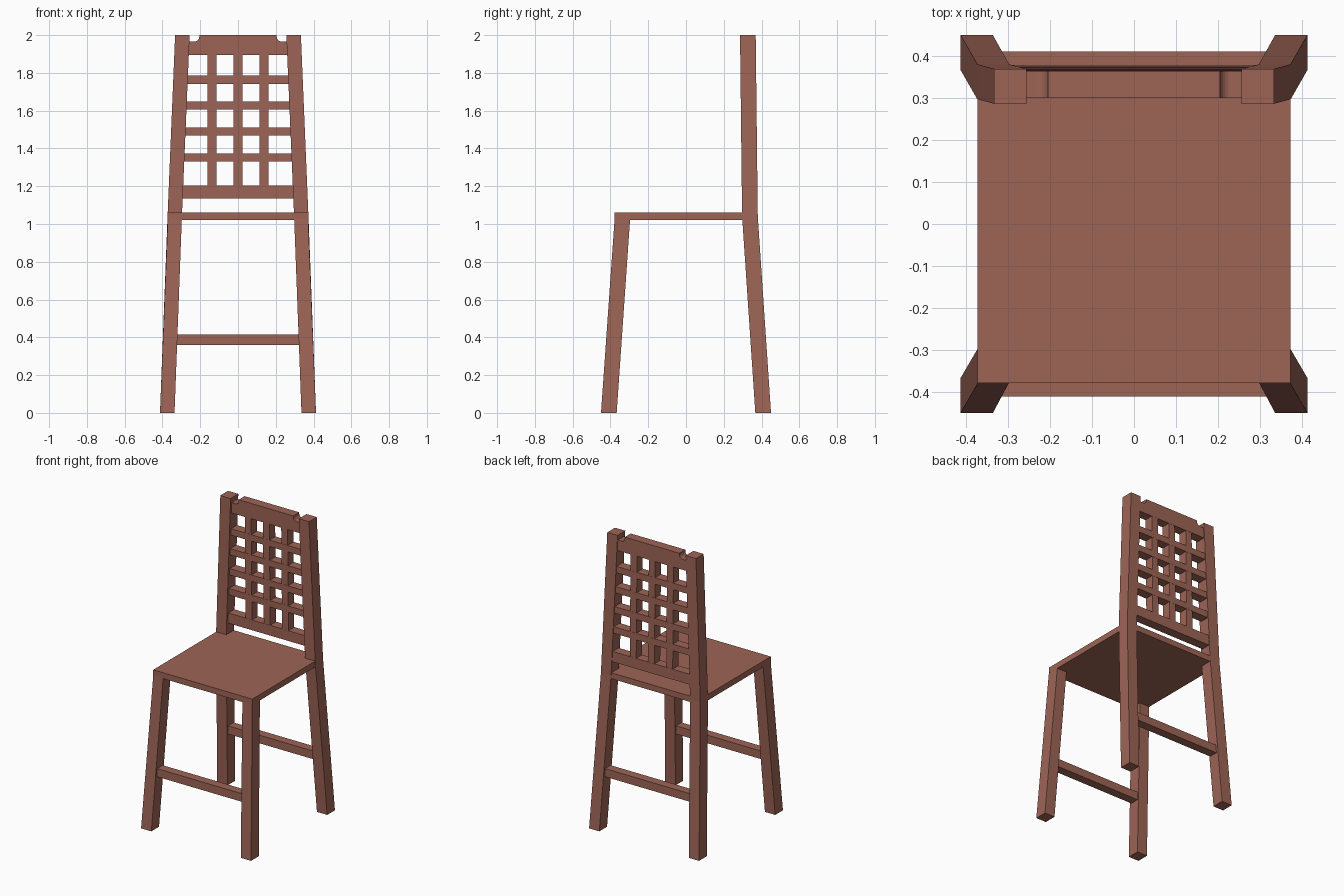
import bpy, bmesh, math

if "Cube" in bpy.data.objects:
    bpy.data.objects.remove(bpy.data.objects["Cube"])

wood = bpy.data.materials.new("reddish_wood")
wood.diffuse_color = (0.34, 0.128, 0.093, 1)
wood.use_nodes = True
wood.node_tree.nodes["Principled BSDF"].inputs["Base Color"].default_value = wood.diffuse_color


def finish(name, bm):
    bmesh.ops.recalc_face_normals(bm, faces=bm.faces[:])
    mesh = bpy.data.meshes.new(name)
    bm.to_mesh(mesh)
    bm.free()
    mesh.materials.append(wood)
    obj = bpy.data.objects.new(name, mesh)
    bpy.context.collection.objects.link(obj)
    return obj


def loft(name, sections):
    """Square post through sections (z, x0, x1, y0, y1)."""
    bm = bmesh.new()
    rings = [[bm.verts.new(p) for p in ((x0, y0, z), (x1, y0, z), (x1, y1, z), (x0, y1, z))]
             for z, x0, x1, y0, y1 in sections]
    for a, b in zip(rings, rings[1:]):
        for i in range(4):
            j = (i + 1) % 4
            bm.faces.new((a[i], a[j], b[j], b[i]))
    bm.faces.new(rings[0][::-1])
    bm.faces.new(rings[-1])
    return finish(name, bm)


def mirrored(name, sections):
    loft(name + "_right", sections)
    loft(name + "_left", [(z, -x1, -x0, y0, y1) for z, x0, x1, y0, y1 in sections])


def panel(name, profile, inset=0.0):
    """Extrude an xz profile through the depth of the slightly leaning backrest."""
    bm = bmesh.new()
    rings = [[bm.verts.new((x, y + 0.0125 * (2 - z), z)) for x, z in profile]
             for y in (0.30 + inset, 0.364 - inset)]
    n = len(profile)
    for i in range(n):
        j = (i + 1) % n
        bm.faces.new((rings[0][i], rings[0][j], rings[1][j], rings[1][i]))
    bm.faces.new(rings[0])
    bm.faces.new(rings[1][::-1])
    return finish(name, bm)


def half_width(z):
    # reaches a little way into the leaning posts
    return 0.31 - 0.042 * (z - 1.06)


def rail(name, z0, z1):
    a, b = half_width(z0), half_width(z1)
    panel(name, [(-a, z0), (a, z0), (b, z1), (-b, z1)])


# Splayed legs; the rear ones bend at the seat and continue as back posts
mirrored("front_leg", [(0, 0.336, 0.413, -0.45, -0.367),
                       (1.04, 0.297, 0.371, -0.377, -0.295)])
mirrored("back_leg_and_post", [(0, 0.336, 0.413, 0.367, 0.45),
                               (1.04, 0.297, 0.373, 0.297, 0.380),
                               (2.0, 0.256, 0.333, 0.286, 0.369)])

# Seat board
loft("seat", [(z, -0.372, 0.372, -0.378, 0.378) for z in (1.02, 1.06)])

# Stretchers between the legs
for name, y in (("front_stretcher", -0.38), ("back_stretcher", 0.38)):
    loft(name, [(z, -0.335, 0.335, y - 0.03, y + 0.03) for z in (0.36, 0.415)])

# Top rail with a rounded notch beside each post
r = 0.025
arc = [(0.205 + r - r * math.cos(t), 1.966 + r - r * math.sin(t))
       for t in (math.radians(90 - 15 * k) for k in range(7))]
right = [(0.28, 1.895), (0.275, 1.966)] + arc + [(0.205, 2.0)]
panel("top_rail", right + [(-x, z) for x, z in reversed(right)])

# Lower rail and lattice bars
rail("lower_back_rail", 1.135, 1.205)
for i in range(4):
    z = 1.352 + 0.1375 * i
    rail(f"lattice_crossbar_{i + 1}", z - 0.022, z + 0.022)
for i, x in enumerate((-0.137, 0, 0.137)):
    panel(f"lattice_upright_{i + 1}",
          [(x - 0.024, 1.19), (x + 0.024, 1.19), (x + 0.024, 1.91), (x - 0.024, 1.91)], 0.001)
